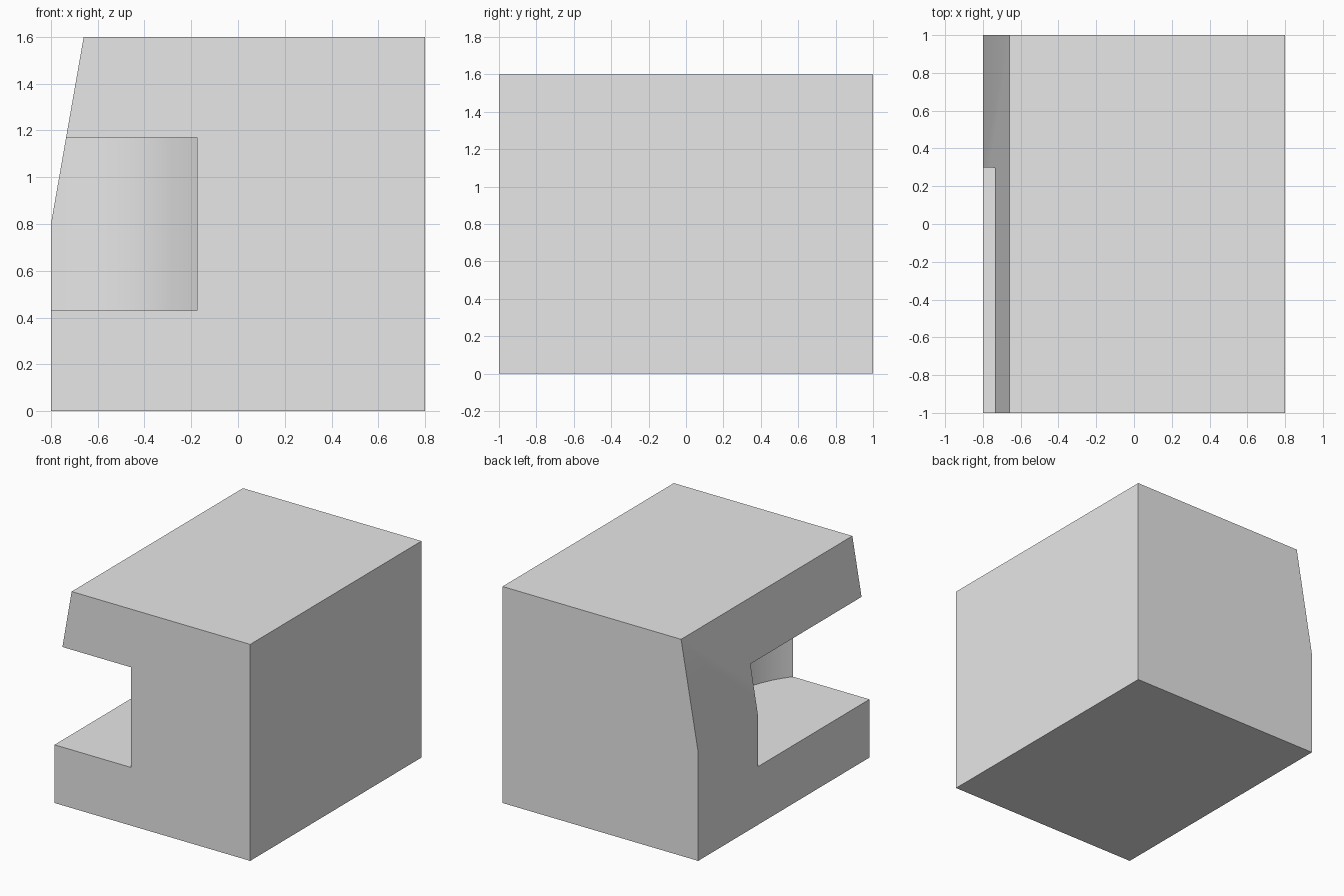
import bpy
import bmesh

default_cube = bpy.data.objects.get("Cube")
if default_cube:
    bpy.data.objects.remove(default_cube, do_unlink=True)


def make_material(name, colour):
    mat = bpy.data.materials.new(name)
    mat.use_nodes = True
    mat.diffuse_color = colour
    mat.node_tree.nodes["Principled BSDF"].inputs["Base Color"].default_value = colour
    return mat


grey = make_material("light_grey", (0.8, 0.8, 0.8, 1.0))

# Block: front profile with one sloped upper side, extruded front to back
profile = [(-0.8, 0), (0.8, 0), (0.8, 1.6), (-0.66, 1.6), (-0.8, 0.8)]
bm = bmesh.new()
front = bm.faces.new([bm.verts.new((x, -1, z)) for x, z in profile])
extruded = bmesh.ops.extrude_face_region(bm, geom=[front], use_keep_orig=True)
new_verts = [g for g in extruded["geom"] if isinstance(g, bmesh.types.BMVert)]
bmesh.ops.translate(bm, verts=new_verts, vec=(0, 2, 0))
bmesh.ops.recalc_face_normals(bm, faces=bm.faces)
mesh = bpy.data.meshes.new("block")
bm.to_mesh(mesh)
bm.free()
block = bpy.data.objects.new("block", mesh)
bpy.context.collection.objects.link(block)
mesh.materials.append(grey)

# Round slot cutter, open at the front corner
bpy.ops.mesh.primitive_cylinder_add(vertices=128, radius=0.8, depth=0.74,
                                    location=(-0.8, -0.5, 0.8))
cutter = bpy.context.object
cutter.name = "slot_cutter"
cutter.data.materials.append(grey)
cutter.hide_render = True

# Cut the slot, then bake the result so the cutter can go
cut = block.modifiers.new("slot", "BOOLEAN")
cut.operation = "DIFFERENCE"
cut.solver = "EXACT"
cut.object = cutter
bpy.ops.object.select_all(action="DESELECT")
block.select_set(True)
bpy.context.view_layer.objects.active = block
bpy.ops.object.modifier_apply(modifier=cut.name)
bpy.data.objects.remove(cutter, do_unlink=True)

# Smooth slot wall, crisp edges elsewhere
bpy.ops.object.shade_smooth_by_angle(angle=0.5)
